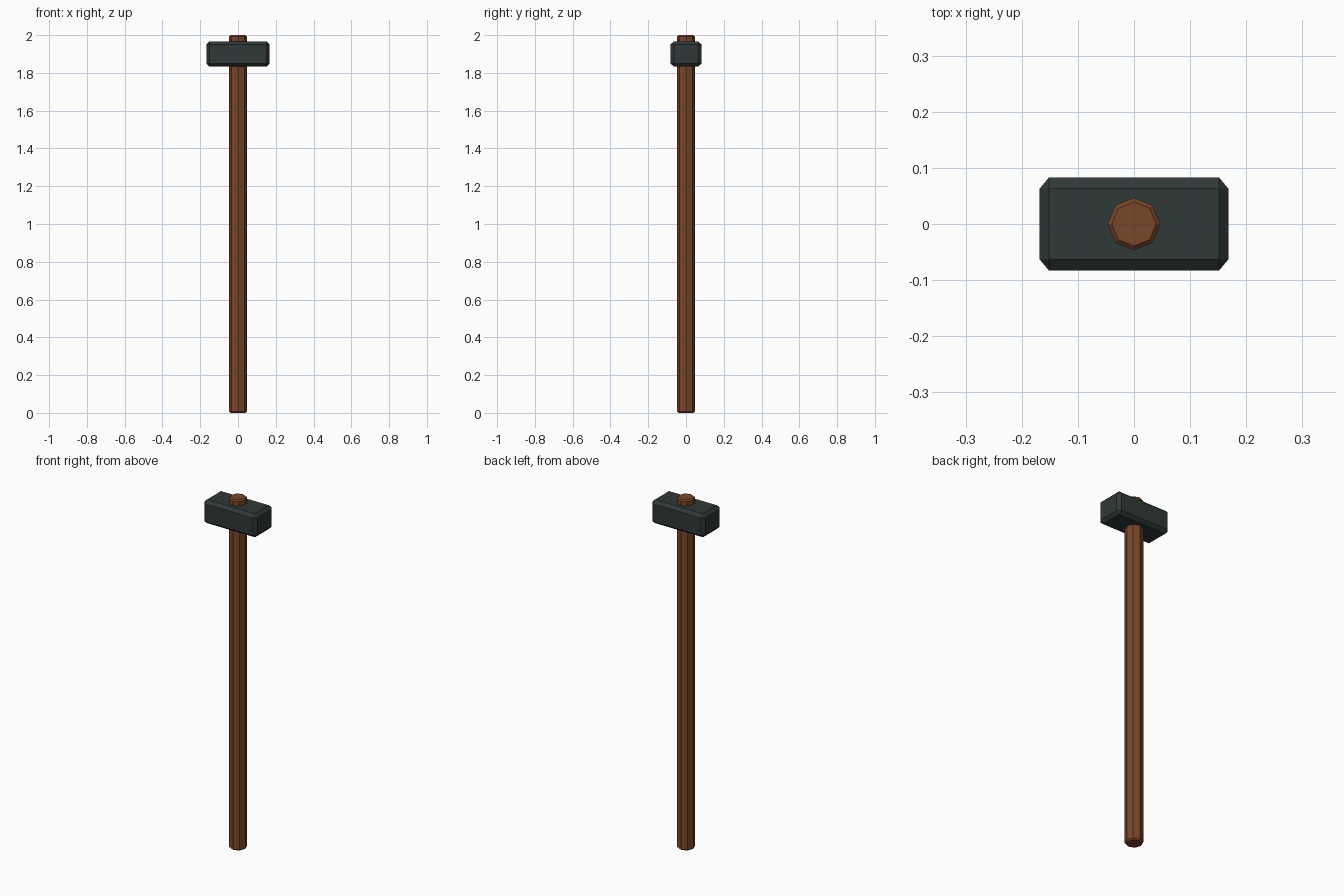
import bpy, bmesh
from mathutils import Matrix

if "Cube" in bpy.data.objects:
    bpy.data.objects.remove(bpy.data.objects["Cube"], do_unlink=True)


def material(name, rgb):
    mat = bpy.data.materials.new(name)
    mat.use_nodes = True
    color = (*rgb, 1.0)
    mat.diffuse_color = color
    mat.node_tree.nodes["Principled BSDF"].inputs["Base Color"].default_value = color
    return mat


def finish(name, bm, mat, z):
    bmesh.ops.recalc_face_normals(bm, faces=bm.faces)
    mesh = bpy.data.meshes.new(name)
    bm.to_mesh(mesh)
    bm.free()
    mesh.materials.append(mat)
    obj = bpy.data.objects.new(name, mesh)
    obj.location.z = z
    bpy.context.collection.objects.link(obj)
    return obj


wood = material("brown wood", (0.19, 0.062, 0.021))
iron = material("dark iron", (0.029, 0.041, 0.040))

# Handle: long octagonal shaft with chamfered ends
length, radius, chamfer = 2.0, 0.047, 0.007
bm = bmesh.new()
bmesh.ops.create_cone(bm, cap_ends=True, segments=8, radius1=radius,
                      radius2=radius, depth=length)
caps = [f for f in bm.faces if abs(f.normal.z) > 0.9]
rims = list({e for f in caps for e in f.edges})
bmesh.ops.bevel(bm, geom=rims, offset=chamfer, segments=1, affect='EDGES')
finish("handle", bm, wood, length / 2)

# Hammer head: block with every edge chamfered, slightly wider chamfer in depth
size, bevel, stretch = (0.336, 0.166, 0.134), 0.0165, 1.2
bm = bmesh.new()
bmesh.ops.create_cube(bm, size=1.0, matrix=Matrix.Diagonal(
    (size[0], size[1] / stretch, size[2], 1.0)))
bmesh.ops.bevel(bm, geom=bm.edges[:], offset=bevel, segments=1, affect='EDGES')
bmesh.ops.scale(bm, vec=(1.0, stretch, 1.0), verts=bm.verts)
finish("hammer_head", bm, iron, 1.9)
